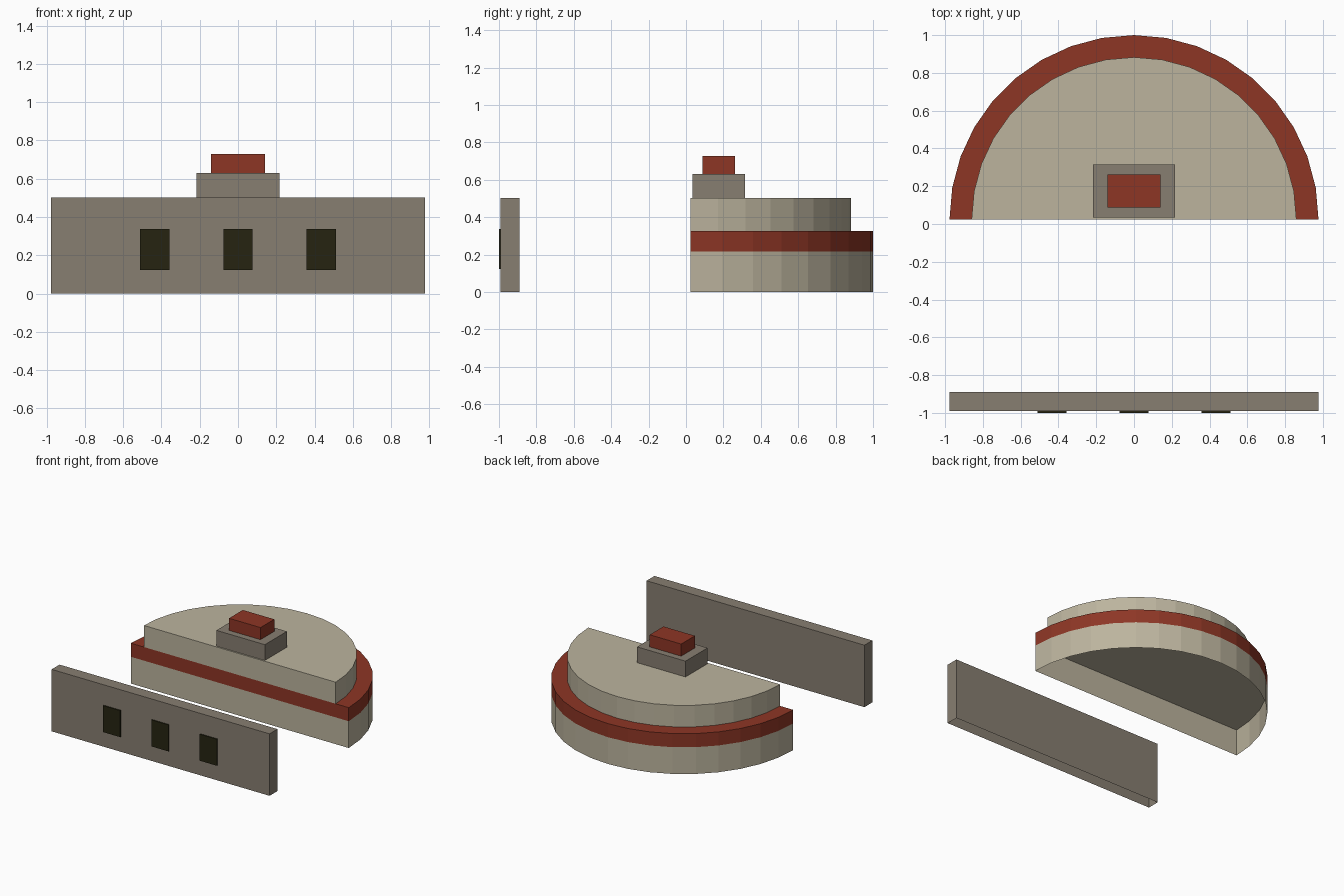
import bpy, bmesh
from math import pi, cos, sin

cube = bpy.data.objects.get("Cube")
if cube:
    bpy.data.objects.remove(cube, do_unlink=True)


def material(name, srgb):
    """Flat material from an sRGB colour given in 0-255."""
    rgb = [((c / 255 + 0.055) / 1.055) ** 2.4 for c in srgb]
    mat = bpy.data.materials.new(name)
    mat.use_nodes = True
    mat.diffuse_color = (*rgb, 1)
    bsdf = mat.node_tree.nodes["Principled BSDF"]
    bsdf.inputs["Base Color"].default_value = (*rgb, 1)
    bsdf.inputs["Roughness"].default_value = 0.9
    return mat


BEIGE = material("beige stone", (188, 180, 158))
RED = material("brick red", (141, 54, 37))
GREY = material("warm grey", (135, 126, 113))
DARK = material("dark opening", (38, 36, 17))


def prism(name, outline, z0, z1, mat):
    """Extrude a counter-clockwise outline into a shell that is open below."""
    bm = bmesh.new()
    low = [bm.verts.new((x, y, z0)) for x, y in outline]
    top = [bm.verts.new((x, y, z1)) for x, y in outline]
    n = len(outline)
    for i in range(n):
        j = (i + 1) % n
        bm.faces.new((low[i], low[j], top[j], top[i]))
    bm.faces.new(top)
    mesh = bpy.data.meshes.new(name)
    bm.to_mesh(mesh)
    bm.free()
    mesh.materials.append(mat)
    obj = bpy.data.objects.new(name, mesh)
    bpy.context.collection.objects.link(obj)
    return obj


def half_disc(radius, y=0.023, steps=18):
    return [(radius * cos(pi * i / steps), y + radius * sin(pi * i / steps))
            for i in range(steps + 1)]


def rectangle(half_x, y0, y1, x=0):
    return [(x - half_x, y0), (x + half_x, y0), (x + half_x, y1), (x - half_x, y1)]


# Half-round building: lower drum, projecting band, set-back upper drum
prism("lower_drum", half_disc(0.977), 0, 0.217, BEIGE)
prism("red_band", half_disc(0.977), 0.217, 0.327, RED)
prism("upper_drum", half_disc(0.86), 0.327, 0.502, BEIGE)

# Stepped block on the roof
prism("roof_block", rectangle(0.217, 0.034, 0.316), 0.502, 0.63, GREY)
prism("roof_cap", rectangle(0.141, 0.087, 0.263), 0.63, 0.728, RED)

# Free-standing front wall with three openings
prism("front_wall", rectangle(0.977, -0.991, -0.89), 0, 0.502, GREY)
for side, x in (("right", -0.434), ("middle", 0), ("left", 0.434)):
    prism(f"{side}_window", rectangle(0.077, -1, -0.991, x), 0.122, 0.337, DARK)
